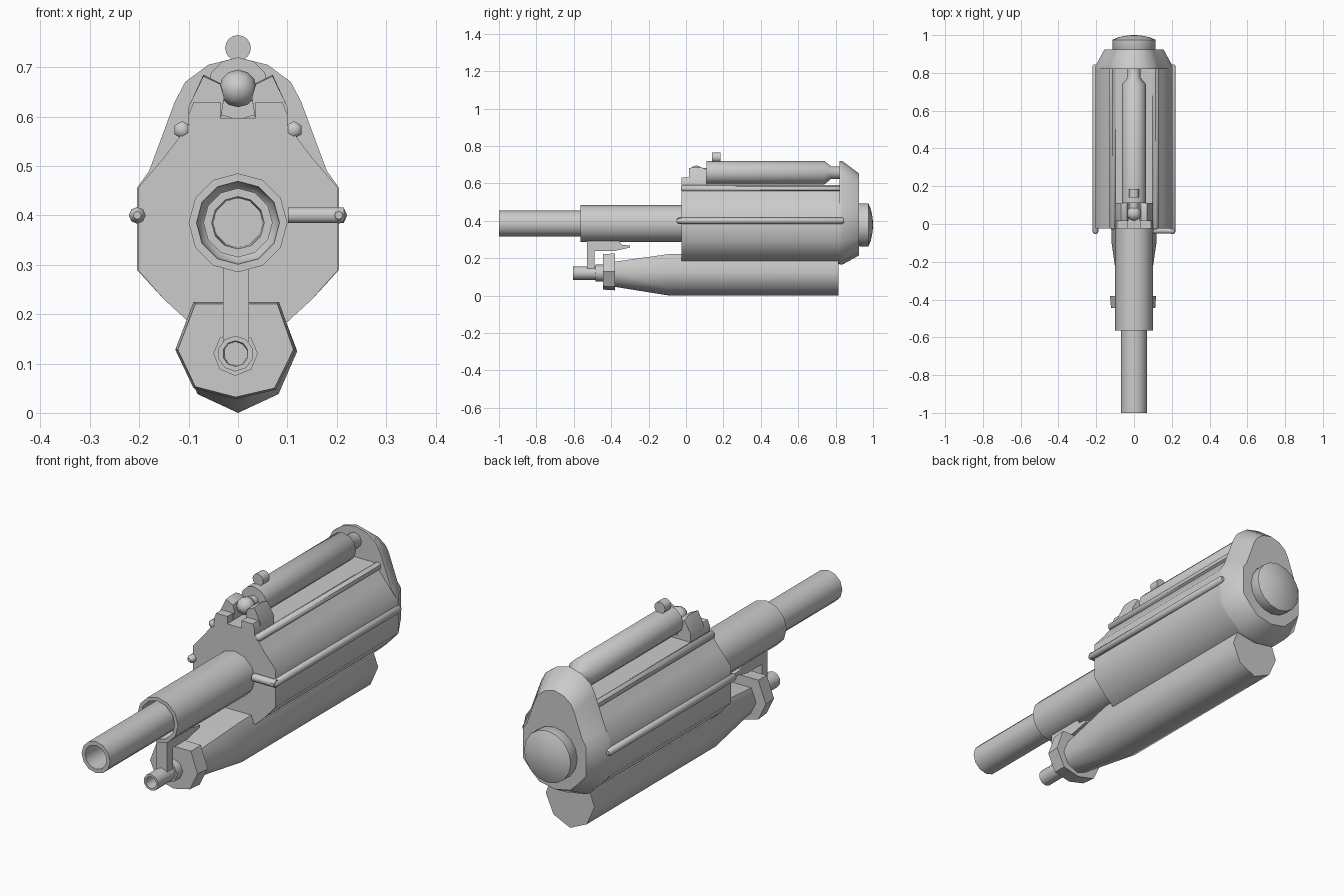
import bpy, bmesh, math


def finish(name, bm, angle=50):
    bmesh.ops.recalc_face_normals(bm, faces=bm.faces)
    me = bpy.data.meshes.new(name)
    bm.to_mesh(me)
    bm.free()
    ob = bpy.data.objects.new(name, me)
    bpy.context.collection.objects.link(ob)
    bpy.ops.object.select_all(action='DESELECT')
    ob.select_set(True)
    bpy.context.view_layer.objects.active = ob
    bpy.ops.object.shade_smooth_by_angle(angle=math.radians(angle))
    return ob


def loft(name, sections, angle=50):
    """Skin a list of equal-length 3D rings and cap both ends."""
    bm = bmesh.new()
    rings = [[bm.verts.new(p) for p in s] for s in sections]
    n = len(rings[0])
    for a, b in zip(rings, rings[1:]):
        for i in range(n):
            j = (i + 1) % n
            bm.faces.new((a[i], a[j], b[j], b[i]))
    bm.faces.new(rings[0])
    bm.faces.new(rings[-1])
    return finish(name, bm, angle)


def lathe(name, profile, x, z, n=12, phase=0.0):
    """Profile of (y, radius) turned about an axis along y."""
    def ring(y, r):
        return [(x + r * math.sin(phase + math.tau * i / n), y,
                 z + r * math.cos(phase + math.tau * i / n)) for i in range(n)]
    return loft(name, [ring(y, r) for y, r in profile])


def mirrored(half):
    """Close a right-hand outline (top to bottom) across x = 0."""
    return half + [(-x, z) for x, z in reversed(half) if x > 0]


def at_y(outline, y, cx=0, cz=0, sx=1, sz=1):
    return [(cx + (x - cx) * sx, y, cz + (z - cz) * sz) for x, z in outline]


# main housing
body = mirrored([(0.1, 0.583), (0.15, 0.517), (0.203, 0.455), (0.203, 0.29),
                 (0.15, 0.23), (0.1, 0.184), (0, 0.168)])
loft("main_housing", [at_y(body, -0.025), at_y(body, 0.83)])

# tall rear cap, bevelled towards the back
cap = mirrored([(0, 0.72), (0.06, 0.705), (0.107, 0.67), (0.128, 0.63), (0.18, 0.49),
                (0.205, 0.455), (0.205, 0.29), (0.15, 0.23), (0.1, 0.184), (0, 0.165)])
loft("rear_cap", [at_y(cap, 0.82), at_y(cap, 0.835),
                  at_y(cap, 0.925, 0, 0.4, 0.76, 0.79)])

# domed knob on the rear cap
lathe("rear_knob", [(0.91, 0.105), (0.93, 0.115), (0.975, 0.115),
                    (0.988, 0.085), (0.997, 0.04), (1.0, 0.01)], 0, 0.378, 16)

# barrel and sleeve, both open at the front
lathe("barrel_sleeve", [(0.0, 0.1), (-0.565, 0.1), (-0.565, 0.084), (-0.52, 0.08),
                        (-0.5, 0.06)], 0, 0.385)
lathe("barrel", [(-0.45, 0.07), (-1.0, 0.07), (-1.0, 0.053), (-0.6, 0.05)], 0, 0.385)

# lower tank with tapered nose
tank = mirrored([(0.083, 0.222), (0.12, 0.125), (0.082, 0.038), (0, 0.0)])
loft("lower_tank", [at_y(tank, -0.4, 0, 0.118, 0.65, 0.6),
                    at_y(tank, -0.37, 0, 0.118, 0.67, 0.62),
                    at_y(tank, -0.09, 0, 0.12, 1, 1), at_y(tank, 0.815)])

# collar at the tank nose
collar = [(-0.09 + 0.0, 0.225), (0.083, 0.225), (0.117, 0.128), (0.077, 0.047),
          (-0.005, 0.028), (-0.09, 0.05), (-0.127, 0.128)]
loft("tank_collar", [at_y(collar, -0.445, 0, 0.125, 0.96, 0.96), at_y(collar, -0.38)], 30)

# small nozzle in front of the collar
lathe("nozzle_ring", [(-0.43, 0.045), (-0.485, 0.045)], -0.005, 0.12, 8)
lathe("nozzle", [(-0.44, 0.036), (-0.605, 0.036), (-0.605, 0.026), (-0.5, 0.024)],
      -0.005, 0.12, 10)

# hooked bracket linking nozzle and sleeve
hook = [(-0.53, 0.145), (-0.53, 0.295), (-0.36, 0.295), (-0.345, 0.272), (-0.3, 0.267),
        (-0.3, 0.256), (-0.39, 0.237), (-0.49, 0.237), (-0.49, 0.145)]
loft("nozzle_bracket", [[(x, y, z) for y, z in hook] for x in (-0.03, 0.022)], 30)

# top tube with necked rear pipe
lathe("top_tube", [(0.11, 0.063), (0.74, 0.063), (0.775, 0.034), (0.84, 0.034)], 0, 0.657, 12)
lathe("front_sight", [(0.14, 0.026), (0.185, 0.026)], 0, 0.739, 16)

# cradle in front of the top tube: base plate, two prongs and a ball valve
base = [(-0.1, 0.57), (0.1, 0.57), (0.1, 0.605), (0.09, 0.63), (0.035, 0.63),
        (0.035, 0.597), (-0.035, 0.597), (-0.035, 0.63), (-0.09, 0.63), (-0.1, 0.605)]
loft("cradle_base", [at_y(base, -0.025), at_y(base, 0.11)], 30)
prong = [(0.1, 0.6), (0.1, 0.62), (0.07, 0.685), (0.036, 0.668), (0.028, 0.64), (0.034, 0.6)]
for side, s in (("left", -1), ("right", 1)):
    pts = [(s * x, z) for x, z in prong]
    loft(side + "_cradle_prong", [at_y(pts, 0.015, 0, 0.62, 1, 0.95),
                                  at_y(pts, 0.04, 0, 0.6), at_y(pts, 0.085, 0, 0.6),
                                  at_y(pts, 0.11, 0, 0.62, 1, 0.8)], 30)
ball = [(0.055 - 0.038 * math.cos(math.pi * k / 8), max(0.001, 0.038 * math.sin(math.pi * k / 8)))
        for k in range(9)]
lathe("valve_ball", ball, 0, 0.657, 12)
lathe("valve_pipe", [(0.05, 0.025), (0.12, 0.025)], 0, 0.657, 8)

# long side rods with tapered ends
for side, s in (("left", -1), ("right", 1)):
    lathe(side + "_upper_rod", [(-0.028, 0.01), (-0.02, 0.018), (0.825, 0.018)],
          s * 0.113, 0.573, 6)
    lathe(side + "_middle_rod", [(-0.052, 0.008), (-0.04, 0.017), (0.835, 0.017), (0.845, 0.01)],
          s * 0.204, 0.4, 8)

# short cross rod on the front right
cross = lathe("cross_rod", [(-0.057, 0.017), (0.057, 0.017)], 0, 0, 8, math.pi / 8)
cross.rotation_euler.z = math.pi / 2
cross.location = (0.158, -0.035, 0.4)
